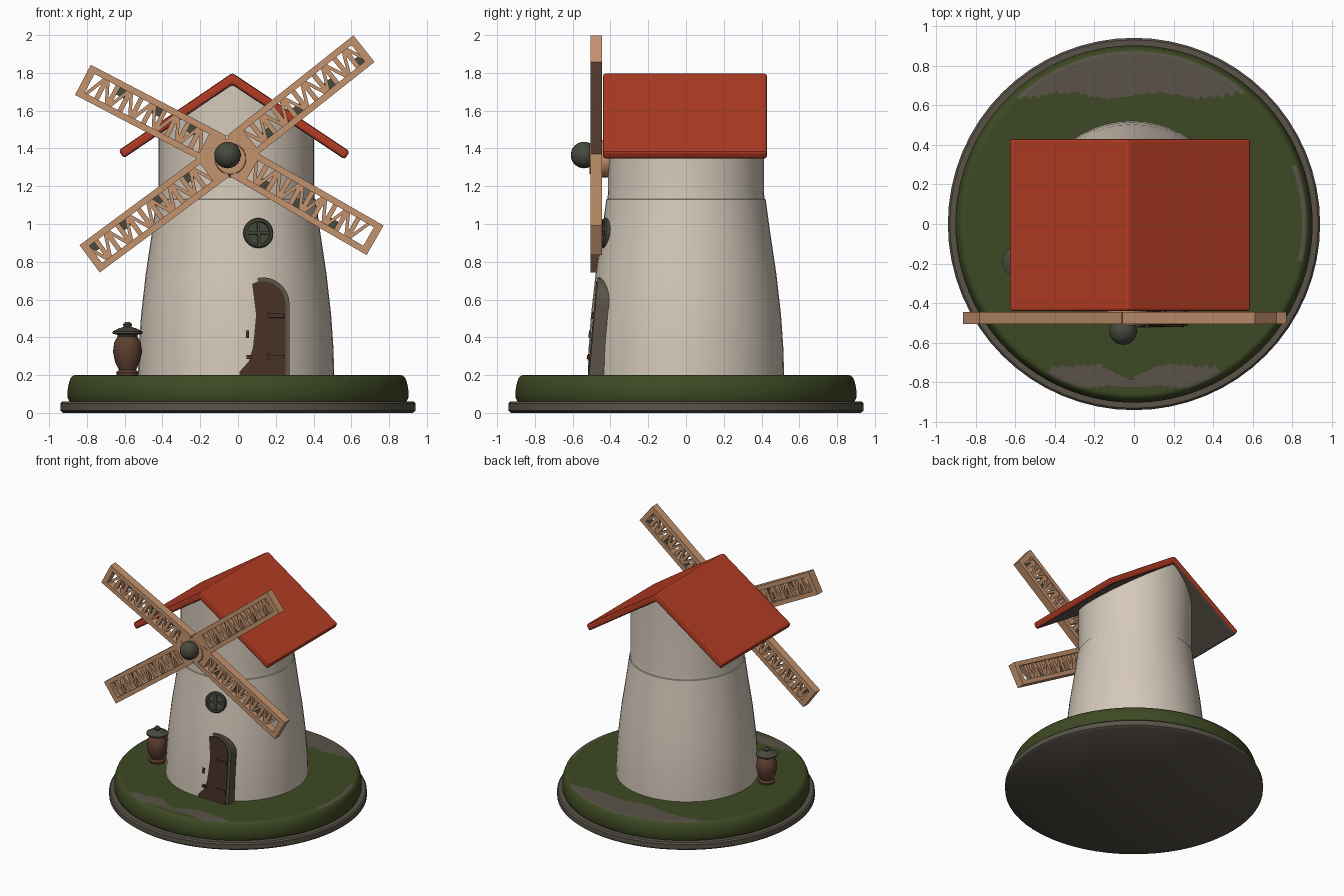
import bpy, bmesh
from math import sin, cos, pi, radians, hypot
from mathutils import Vector, Matrix

if "Cube" in bpy.data.objects:
    bpy.data.objects.remove(bpy.data.objects["Cube"])


def material(name, *rgb):
    m = bpy.data.materials.new(name)
    m.use_nodes = True
    m.diffuse_color = (*rgb, 1)
    bsdf = next(n for n in m.node_tree.nodes if n.type == 'BSDF_PRINCIPLED')
    bsdf.inputs["Base Color"].default_value = (*rgb, 1)
    return m


PLASTER = material("cream plaster", .66, .58, .49)
RED = material("red roof", .45, .045, .017)
TAN = material("tan wood", .55, .29, .155)
BROWN = material("dark door wood", .06, .028, .018)
CLAY = material("brown clay", .11, .05, .03)
GREEN = material("grass green", .048, .066, .017)
STONE = material("grey stone", .1, .086, .066)
IRON = material("dark green iron", .062, .067, .047)


def finish(name, bm, *mats, loc=(0, 0, 0), rot=(0, 0, 0), smooth=False):
    bmesh.ops.recalc_face_normals(bm, faces=bm.faces[:])
    mesh = bpy.data.meshes.new(name)
    bm.to_mesh(mesh)
    bm.free()
    ob = bpy.data.objects.new(name, mesh)
    bpy.context.collection.objects.link(ob)
    for m in mats:
        mesh.materials.append(m)
    ob.location, ob.rotation_euler = loc, rot
    if smooth:
        bpy.ops.object.select_all(action='DESELECT')
        ob.select_set(True)
        bpy.context.view_layer.objects.active = ob
        bpy.ops.object.shade_smooth_by_angle(angle=radians(40))
    return ob


def lathe_mesh(profile, seg):
    """Revolve (radius, z) points about the z axis and cap both ends."""
    bm = bmesh.new()
    rings = [[bm.verts.new((r * cos(2 * pi * i / seg), r * sin(2 * pi * i / seg), z))
              for i in range(seg)] for r, z in profile]
    for a, b in zip(rings, rings[1:]):
        for i in range(seg):
            j = (i + 1) % seg
            bm.faces.new((a[i], a[j], b[j], b[i]))
    bm.faces.new(rings[0])
    bm.faces.new(rings[-1])
    return bm


def prism_mesh(points, y0, y1):
    """Extrude an (x, z) outline along y."""
    bm = bmesh.new()
    face = bm.faces.new([bm.verts.new((x, y0, z)) for x, z in points])
    new = bmesh.ops.extrude_face_region(bm, geom=[face])["geom"]
    bmesh.ops.translate(bm, vec=(0, y1 - y0, 0),
                        verts=[v for v in new if isinstance(v, bmesh.types.BMVert)])
    return bm


def add_box(bm, centre, size, turn=0, mat=0):
    """Add a box, turned about the y axis."""
    m = Matrix.Translation(centre) @ Matrix.Rotation(turn, 4, 'Y') @ Matrix.Diagonal((*size, 1))
    verts = bmesh.ops.create_cube(bm, size=1, matrix=m)["verts"]
    for f in {f for v in verts for f in v.link_faces}:
        f.material_index = mat


# Ground: stone plinth and rounded grass mound with bare stone patches
finish("stone_plinth", lathe_mesh([(.925, 0), (.94, .012), (.94, .05), (.93, .06)], 64),
       STONE, smooth=True)


def is_bare(c):
    r = hypot(c.x, c.y)
    if c.z < .19 or r > .872:
        return False
    back = abs(c.x) < .58 and c.y > .65 + .015 * sin(14 * c.x)
    dip = .09 * max(0, 1 - abs(c.x + .02) / .15)
    front = abs(c.x) < .42 and -.82 < c.y < -.7 - dip - .06 * abs(c.x)
    side = c.x > 0 and -.2 < c.y < .3 and r > .845
    return back or front or side


mound = [(.89, .055), (.902, .08), (.902, .12), (.895, .16), (.885, .185), (.872, .198)]
mound += [(.86 - .012 * i, .2) for i in range(30)]
bm = lathe_mesh(mound, 144)
for f in bm.faces:
    f.material_index = int(is_bare(f.calc_center_median()))
finish("grass_mound", bm, GREEN, STONE, smooth=True)

# Tower: tapered body and a cap trimmed to the roof slopes
finish("tower_body", lathe_mesh([(.52, .19), (.515, .35), (.503, .52), (.478, .74),
                                 (.445, .96), (.422, 1.13), (.41, 1.135)], 48),
       PLASTER, loc=(-.01, 0, 0), smooth=True)
bm = lathe_mesh([(.416, 1.13), (.412, 1.18), (.412, 1.85)], 48)
for side in (-1, 1):
    bmesh.ops.bisect_plane(bm, geom=bm.verts[:] + bm.edges[:] + bm.faces[:],
                           plane_co=(-.02, 0, 1.76),
                           plane_no=Vector((side * .41, 0, .6)).normalized(), clear_outer=True)
finish("tower_cap", bm, PLASTER, loc=(-.01, 0, 0), smooth=True)

# Roof: folded slab, red above and grey below
bm = prism_mesh([(-.03, 1.8), (-.632, 1.39), (-.605, 1.348), (-.03, 1.738),
                 (.565, 1.342), (.592, 1.384)], -.44, .43)
bmesh.ops.recalc_face_normals(bm, faces=bm.faces[:])
for f in bm.faces:
    f.material_index = int(f.normal.z < -.3 and f.calc_area() > .2)
roof = finish("roof", bm, RED, STONE)
bevel = roof.modifiers.new("soft edges", 'BEVEL')
bevel.width, bevel.segments = .014, 2


# Sails: railed frames filled with rungs and braces
def sail(name, angle, length):
    bm = bmesh.new()
    start, step, half = .13, .07, .09
    add_box(bm, (start / 2, 0, 0), (start + .03, .05, 2 * half - .03))
    add_box(bm, (length - .02, 0, 0), (.04, .062, 2 * half))
    for s in (-1, 1):
        add_box(bm, ((length + .06) / 2, 0, s * (half - .017)), (length - .06, .062, .034))
    for i in range(int((length - start) / step)):
        x = start + step * (i + .5)
        add_box(bm, (x - step / 2, .004, 0), (.026, .036, 2 * half - .04))
        lean = .42 if i % 2 else -.42
        add_box(bm, (x, .004, 0), (.018, .03, .13), lean)
        if i % 3 == 1:
            add_box(bm, (x, .012, -.035), (step, .012, .045), 0, 1)
    finish(name, bm, TAN, IRON, loc=(-.05, -.475, 1.36), rot=(0, -radians(angle), 0))


sail("sail_upper_left", 38.4, .915)
sail("sail_upper_right", 152.4, .87)
sail("sail_lower_right", 216.5, .915)
sail("sail_lower_left", -29.9, .895)

# Axle and round hub
finish("axle", lathe_mesh([(.085, 0), (.1, .02), (.1, .08), (.08, .14)], 20), TAN,
       loc=(-.04, -.37, 1.345), rot=(pi / 2, 0, 0), smooth=True)
bm = bmesh.new()
bmesh.ops.create_uvsphere(bm, u_segments=24, v_segments=16, radius=.07)
finish("hub", bm, IRON, loc=(-.055, -.54, 1.365), smooth=True)


# Door: arched frame, panel, straps and handle, leaning with the wall
def arch(half, height):
    pts = [(-half, 0)]
    pts += [(half * cos(a), height - half + half * sin(a))
            for a in (pi - pi * i / 14 for i in range(15))]
    return pts + [(half, 0)]


place = dict(loc=(.13, -.514, .195), rot=(-.09, 0, 0))
finish("door_frame", prism_mesh(arch(.143, .525), 0, .14), STONE, **place)
finish("door_panel", prism_mesh(arch(.122, .503), -.006, .03), BROWN, **place)
bm = bmesh.new()
for z in (.1, .32):
    add_box(bm, (.075, -.008, z), (.085, .012, .022))
    add_box(bm, (.03, -.008, z), (.014, .012, .035))
add_box(bm, (-.07, -.01, .1), (.03, .02, .02))
add_box(bm, (-.08, -.01, .22), (.016, .022, .04))
finish("door_fittings", bm, BROWN, **place)

# Round window: rim, pane and crossbars, facing out from the wall
place = dict(loc=(.105, -.425, .95), rot=(-.15, 0, .26))
for name, profile in (("window_rim", [(.08, -.05), (.08, .018), (.073, .025),
                                      (.062, .025), (.06, .012)]),):
    bm = lathe_mesh(profile, 28)
    bmesh.ops.rotate(bm, matrix=Matrix.Rotation(pi / 2, 3, 'X'), verts=bm.verts[:])
    finish(name, bm, IRON, smooth=True, **place)
bm = bmesh.new()
add_box(bm, (0, -.015, 0), (.014, .015, .125))
add_box(bm, (0, -.015, 0), (.125, .015, .014))
finish("window_bars", bm, IRON, **place)

# Urn beside the door
spot = (-.585, -.19, 0)
finish("urn_body", lathe_mesh([(.055, .19), (.06, .215), (.046, .228), (.066, .27), (.077, .325),
                               (.07, .375), (.052, .405), (.056, .42)], 24),
       CLAY, loc=spot, smooth=True)
finish("urn_lid", lathe_mesh([(.05, .412), (.08, .42), (.08, .43), (.045, .448),
                              (.02, .455), (.024, .468), (.012, .48)], 24),
       IRON, loc=spot, smooth=True)
